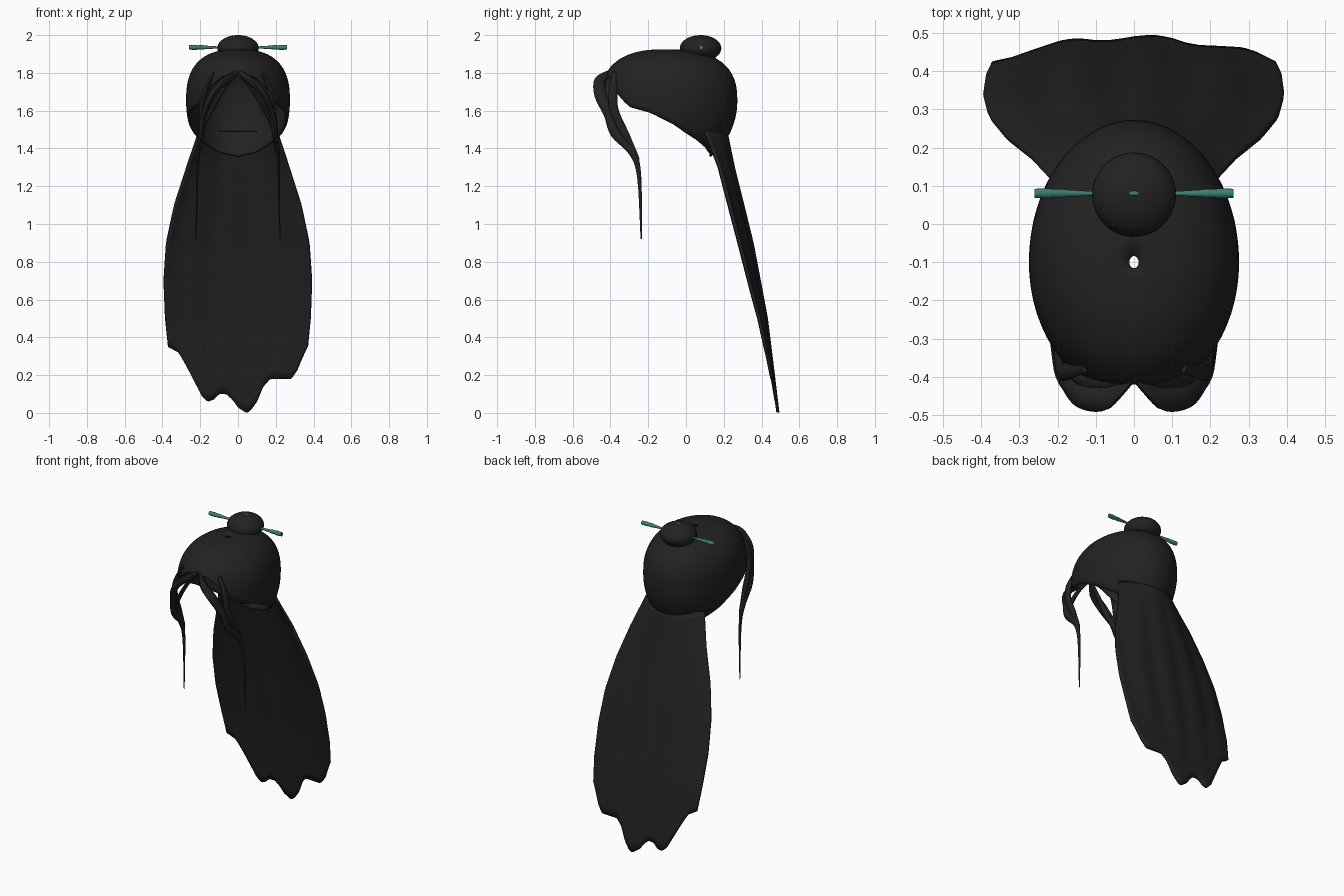
import bpy, bmesh, math
from mathutils import Vector

if "Cube" in bpy.data.objects:
    bpy.data.objects.remove(bpy.data.objects["Cube"])


def material(name, rgb):
    m = bpy.data.materials.new(name)
    m.use_nodes = True
    m.diffuse_color = (*rgb, 1)
    m.node_tree.nodes["Principled BSDF"].inputs["Base Color"].default_value = (*rgb, 1)
    return m


HAIR = material("black hair", (0.016, 0.016, 0.016))
TEAL = material("teal lacquer", (0.045, 0.21, 0.165))


def lerp(table, v):
    """Smooth lookup in a short list of (position, value) pairs."""
    if v <= table[0][0]:
        return table[0][1]
    for (a, p), (b, q) in zip(table, table[1:]):
        if v <= b:
            return p + (q - p) * (v - a) / (b - a)
    return table[-1][1]


def grid_object(name, rows, mat, closed=False, thickness=0, caps=False):
    """Skin rows of points into a smooth surface."""
    bm = bmesh.new()
    vs = [[bm.verts.new(p) for p in row] for row in rows]
    n = len(rows[0])
    for a, b in zip(vs, vs[1:]):
        for i in range(n if closed else n - 1):
            j = (i + 1) % n
            bm.faces.new((a[i], a[j], b[j], b[i]))
    if caps:
        bm.faces.new(vs[0])
        bm.faces.new(vs[-1])
    bmesh.ops.recalc_face_normals(bm, faces=bm.faces)
    me = bpy.data.meshes.new(name)
    bm.to_mesh(me)
    bm.free()
    me.materials.append(mat)
    ob = bpy.data.objects.new(name, me)
    bpy.context.collection.objects.link(ob)
    if thickness:
        mod = ob.modifiers.new("thickness", "SOLIDIFY")
        mod.thickness = thickness
        mod.offset = 0
    for o in bpy.context.selected_objects:
        o.select_set(False)
    ob.select_set(True)
    bpy.context.view_layer.objects.active = ob
    bpy.ops.object.shade_smooth_by_angle(angle=math.radians(50))
    return ob


# Hair cap: open shell with a small crown hole and a rim falling to the nape
RIM = [(0, 1.80), (20, 1.78), (35, 1.72), (55, 1.62), (75, 1.59),
       (95, 1.53), (108, 1.48), (130, 1.42), (150, 1.38), (180, 1.36)]
CY, CZ = -0.1, 1.65
rows = []
STEPS, SEG = 22, 64
for s in range(STEPS + 1):
    row = []
    for i in range(SEG):
        ang = 2 * math.pi * i / SEG
        deg = math.degrees(min(ang, 2 * math.pi - ang))
        rim = lerp(RIM, deg)
        # angle down the profile, from the crown hole to the rim
        t = (rim - CZ) / (0.268 if rim > CZ else 0.37)
        n_end = 2.6 if rim > CZ else 2.0
        end = math.acos(math.copysign(abs(t) ** (n_end / 2), t))
        phi = 0.012 + (end - 0.012) * s / STEPS
        n = 2.6 if phi < math.pi / 2 else 2.0
        r = max(math.sin(phi), 0) ** (2 / n)
        c = math.cos(phi)
        z = CZ + (0.268 if c > 0 else 0.37) * math.copysign(abs(c) ** (2 / n), c)
        r = max(r, 0.045)
        ry = 0.365 if math.cos(ang) < 0 else 0.345
        row.append((0.268 * r * math.sin(ang), CY - ry * r * math.cos(ang), z))
    rows.append(row)
grid_object("hair_cap", rows, HAIR, closed=True, thickness=0.014)

# Long back hair: curved, rippled sheet with a jagged hem
HALF = [(0, 0.36), (0.3, 0.365), (0.5, 0.385), (0.7, 0.392), (0.9, 0.378),
        (1.1, 0.335), (1.3, 0.27), (1.49, 0.205)]
BACK = [(0, 0.487), (0.5, 0.422), (0.9, 0.346), (1.3, 0.25), (1.49, 0.212)]
WRAP = [(0, 0.008), (0.3, 0.02), (0.6, 0.045), (0.9, 0.065), (1.3, 0.075), (1.49, 0.11)]
HEM = [(-1, 0.35), (-0.86, 0.32), (-0.74, 0.24), (-0.53, 0.09), (-0.45, 0.06),
       (-0.36, 0.07), (-0.28, 0.1), (-0.17, 0.1), (-0.08, 0.07), (0, 0.03),
       (0.12, 0), (0.18, 0.01), (0.28, 0.06), (0.37, 0.14), (0.47, 0.18),
       (0.78, 0.18), (0.87, 0.23), (1, 0.35)]
rows = []
for j in range(31):
    row = []
    for i in range(61):
        u = i / 30 - 1
        z = 1.49 + (lerp(HEM, u) - 1.49) * j / 30
        ripple = 0.005 * math.sin(u * 13) * math.sin(math.pi * j / 30)
        row.append((u * lerp(HALF, z), lerp(BACK, z) - lerp(WRAP, z) * u * u + ripple, z))
    rows.append(row)
grid_object("back_hair", rows, HAIR, thickness=0.016)


# Tapered face-framing locks, swept along a smooth path
def lock(name, path, side):
    pts = [Vector((p[0] * side, p[1], p[2])) for p in path]
    rad = [p[3] for p in path]
    line = []
    for k in range(len(pts) - 1):
        p0, p1 = pts[max(k - 1, 0)], pts[k]
        p2, p3 = pts[k + 1], pts[min(k + 2, len(pts) - 1)]
        for s in range(5):
            t = s / 5
            p = 0.5 * (2 * p1 + (p2 - p0) * t + (2 * p0 - 5 * p1 + 4 * p2 - p3) * t * t
                       + (3 * p1 - p0 - 3 * p2 + p3) * t ** 3)
            line.append((p, rad[k] + (rad[k + 1] - rad[k]) * t))
    line.append((pts[-1], rad[-1]))
    rings = []
    for k, (p, r) in enumerate(line):
        d = (line[min(k + 1, len(line) - 1)][0] - line[max(k - 1, 0)][0]).normalized()
        a = d.cross(Vector((1, 0, 0))).normalized()
        b = d.cross(a)
        rings.append([p + a * r * math.cos(q * math.pi / 5)
                      + b * r * 0.6 * math.sin(q * math.pi / 5) for q in range(10)])
    grid_object(name, rings, HAIR, closed=True, caps=True)


FRONT = [(0.005, -0.405, 1.80, 0.014), (0.07, -0.455, 1.755, 0.032), (0.14, -0.452, 1.68, 0.032),
         (0.18, -0.41, 1.58, 0.025), (0.195, -0.375, 1.48, 0.026), (0.21, -0.285, 1.38, 0.02),
         (0.216, -0.248, 1.25, 0.011), (0.222, -0.237, 0.92, 0.003)]
SIDE = [(0.13, -0.375, 1.80, 0.015), (0.175, -0.385, 1.70, 0.024), (0.19, -0.38, 1.6, 0.024),
        (0.2, -0.32, 1.47, 0.022), (0.21, -0.25, 1.34, 0.006)]
INNER = [(0.01, -0.4, 1.79, 0.01), (0.07, -0.415, 1.72, 0.018), (0.13, -0.41, 1.62, 0.02),
         (0.18, -0.38, 1.52, 0.014), (0.2, -0.35, 1.46, 0.005)]
for label, side in (("left", 1), ("right", -1)):
    lock("front_lock_" + label, FRONT, side)
    lock("side_lock_" + label, SIDE, side)
    lock("inner_lock_" + label, INNER, side)

# Bun
bpy.ops.mesh.primitive_uv_sphere_add(segments=40, ring_count=20, radius=1, location=(0, 0.077, 1.93))
bun = bpy.context.object
bun.name = "bun"
bun.scale = (0.11, 0.11, 0.07)
bun.data.materials.append(HAIR)
bpy.ops.object.shade_smooth_by_angle()

# Hair stick: thin shaft with flared ends
PROFILE = [(0.1, 0.005), (0.18, 0.010), (0.185, 0.012), (0.215, 0.011), (0.22, 0.0135), (0.26, 0.012)]
for label, side in (("left", 1), ("right", -1)):
    rings = [[(side * x, 0.08 + r * math.cos(q * math.pi / 6), 1.935 + r * math.sin(q * math.pi / 6))
              for q in range(12)] for x, r in PROFILE]
    grid_object("hair_stick_" + label, rings, TEAL, closed=True, caps=True)

# Small pin head on top of the bun
bpy.ops.mesh.primitive_uv_sphere_add(segments=12, ring_count=6, radius=1, location=(0, 0.08, 1.998))
pin = bpy.context.object
pin.name = "bun_pin"
pin.scale = (0.014, 0.007, 0.004)
pin.data.materials.append(TEAL)
bpy.ops.object.shade_smooth_by_angle()
